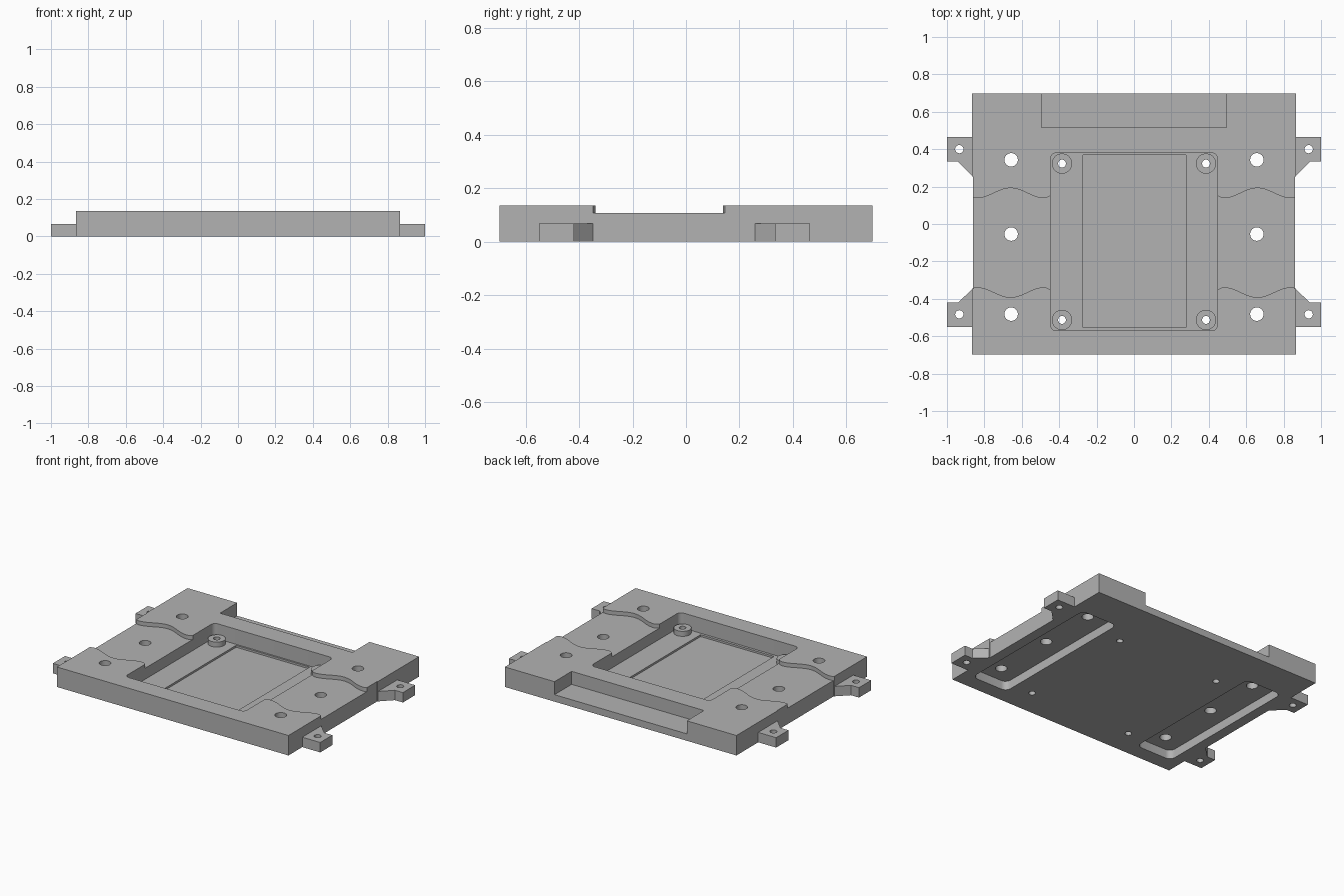
import bpy, bmesh, math

cube = bpy.data.objects.get("Cube")
if cube:
    bpy.data.objects.remove(cube, do_unlink=True)

GREY = (0.45, 0.45, 0.45, 1)
mat = bpy.data.materials.new("mid grey")
mat.use_nodes = True
mat.diffuse_color = GREY
mat.node_tree.nodes["Principled BSDF"].inputs["Base Color"].default_value = GREY

TOP, EAR_TOP, POCKET_Z = 0.135, 0.067, 0.033


def prism(name, outline, z0, z1):
    """Extrude a flat outline from z0 to z1."""
    bm = bmesh.new()
    face = bm.faces.new([bm.verts.new((x, y, z0)) for x, y in outline])
    up = bmesh.ops.extrude_face_region(bm, geom=[face])["geom"]
    for v in up:
        if isinstance(v, bmesh.types.BMVert):
            v.co.z = z1
    bmesh.ops.recalc_face_normals(bm, faces=bm.faces)
    mesh = bpy.data.meshes.new(name)
    bm.to_mesh(mesh)
    bm.free()
    mesh.materials.append(mat)
    ob = bpy.data.objects.new(name, mesh)
    bpy.context.collection.objects.link(ob)
    return ob


def circle(x, y, r, n=32):
    return [(x + r * math.cos(math.tau * i / n), y + r * math.sin(math.tau * i / n))
            for i in range(n)]


def rect(x0, x1, y0, y1, r=0.0, n=6):
    """Rectangle outline, with rounded corners when r is given."""
    if not r:
        return [(x0, y0), (x1, y0), (x1, y1), (x0, y1)]
    pts = []
    corners = [(x1 - r, y1 - r), (x0 + r, y1 - r), (x0 + r, y0 + r), (x1 - r, y0 + r)]
    for k, (cx, cy) in enumerate(corners):
        for i in range(n + 1):
            a = math.pi / 2 * (k + i / n)
            pts.append((cx + r * math.cos(a), cy + r * math.sin(a)))
    return pts


def cut(target, outline, z0, z1):
    """Subtract a prism from the target and bake the result."""
    cutter = prism("cutter", outline, z0, z1)
    cutter.hide_render = True
    mod = target.modifiers.new("cut", 'BOOLEAN')
    mod.operation, mod.solver, mod.object = 'DIFFERENCE', 'EXACT', cutter
    dg = bpy.context.evaluated_depsgraph_get()
    dg.update()
    baked = bpy.data.meshes.new_from_object(target.evaluated_get(dg))
    target.modifiers.clear()
    target.data = baked
    bpy.data.objects.remove(cutter, do_unlink=True)


# Base plate, with its sides set in slightly between the ears
half = [(0.866, -0.698), (0.866, -0.345), (0.862, -0.345),
        (0.862, 0.255), (0.866, 0.255), (0.866, 0.698)]
plate = prism("base_plate", half + [(-x, y) for x, y in reversed(half)], 0, TOP)
parts = [plate]

# Centre pocket, shallow recess in its floor, and the rear notch
cut(plate, rect(-0.446, 0.446, -0.57, 0.38, 0.03), POCKET_Z, 0.3)
cut(plate, rect(-0.272, 0.278, -0.553, 0.368), 0.02, 0.3)
cut(plate, rect(-0.495, 0.495, 0.515, 0.9), 0.047, 0.3)


def wave(x):
    """Half width of the wavy channel at distance x from its centre."""
    d = abs(x)
    if d > 0.18:
        return 0.238 + 14 * (d - 0.18) ** 2
    return 0.265 + 0.027 * math.cos(math.pi * d / 0.18)


STEPS = 40
xs = [-0.22 + 0.46 * i / STEPS for i in range(STEPS + 1)]
for side in (-1, 1):
    # Wavy channel across the wing
    edge = [(side * (0.66 + x), -0.1 + wave(x)) for x in xs]
    low = [(side * (0.66 + x), -0.1 - wave(x)) for x in reversed(xs)]
    cut(plate, edge + low, 0.108, 0.3)
    # Slot underneath, and the bolt holes above it
    cx = side * 0.657
    cut(plate, rect(cx - 0.135, cx + 0.135, -0.595, 0.455, 0.04), -0.1, 0.06)
    for y in (0.343, -0.054, -0.482):
        cut(plate, circle(cx, y, 0.036), -0.1, 0.3)

    # Bosses in the pocket corners
    for y, place in ((0.323, "rear"), (-0.513, "front")):
        hole = circle(side * 0.385, y, 0.021)
        boss = prism(place + "_boss", circle(side * 0.385, y, 0.054), POCKET_Z - 0.004, EAR_TOP)
        for ob in (boss, plate):
            cut(ob, hole, -0.1, 0.3)
        parts.append(boss)

    # Mounting ears with a gusset towards the middle
    for outer, inner, root, hole_y, place in ((0.465, 0.333, 0.255, 0.4, "rear"),
                                              (-0.55, -0.42, -0.345, -0.483, "front")):
        outline = [(0.85, outer), (1, outer), (1, inner), (0.94, inner),
                   (0.862, root), (0.85, root)]
        ear = prism(place + "_ear", [(side * x, y) for x, y in outline], 0, EAR_TOP)
        cut(ear, circle(side * 0.934, hole_y, 0.022), -0.1, 0.3)
        parts.append(ear)

# Smooth the round walls, keep the edges sharp
bpy.ops.object.select_all(action='DESELECT')
for ob in parts:
    ob.select_set(True)
bpy.context.view_layer.objects.active = plate
bpy.ops.object.shade_smooth_by_angle()
